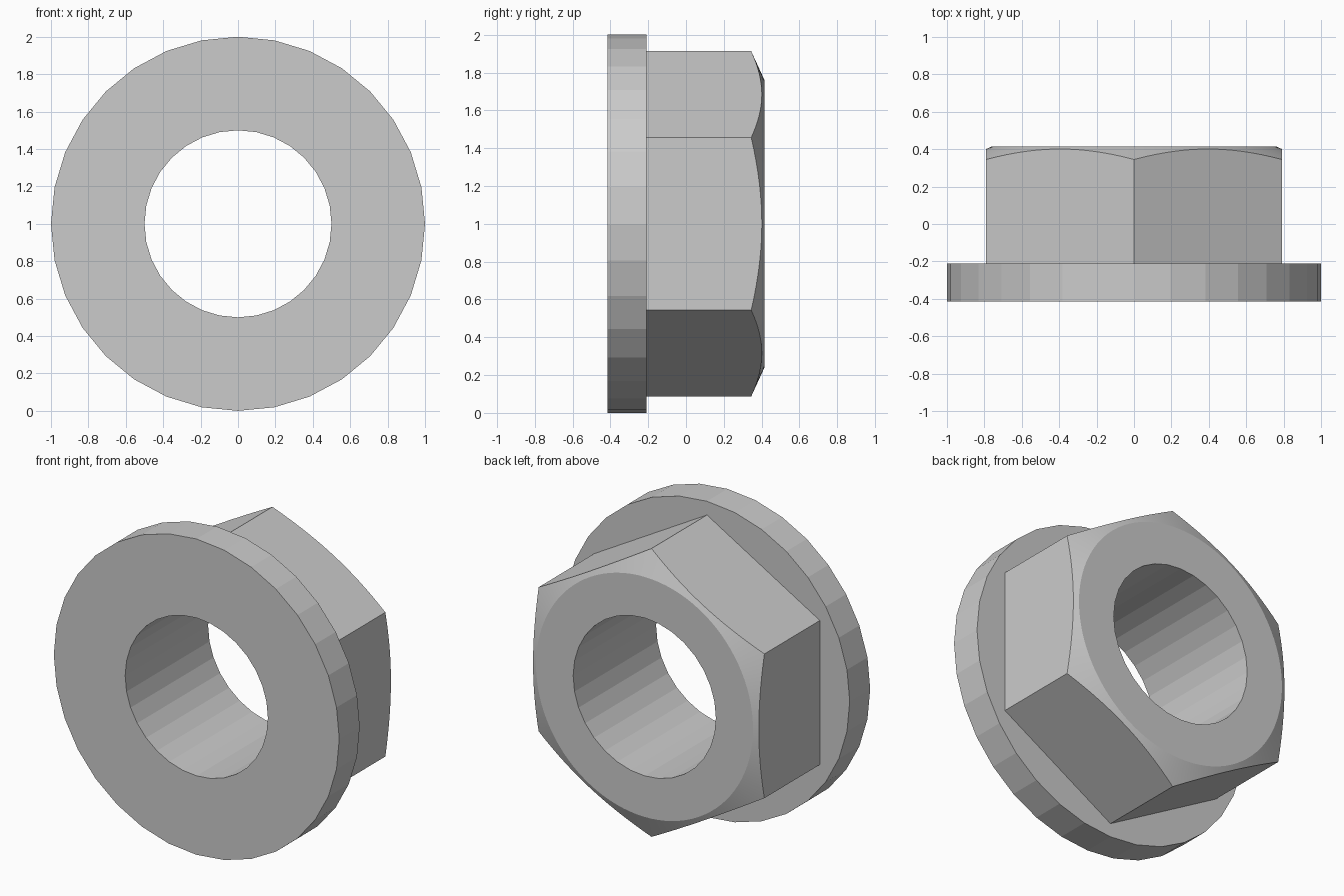
import bpy, bmesh
from math import pi, sin, cos, radians

if "Cube" in bpy.data.objects:
    bpy.data.objects.remove(bpy.data.objects["Cube"])

N = 96                      # samples round the axis: fits both 32 and 6 sides
BACK, STEP, FRONT = -0.415, -0.21, 0.415
HEX_R, FACE_R, CORNER_Y = 0.913, 0.76, 0.345


def polygon_radius(a, radius, sides):
    """Distance from centre to a regular polygon's edge, corner at angle 0."""
    w = 2 * pi / sides
    k = a % w
    if w - k < 1e-6:
        k = 0
    return radius * cos(w / 2) / cos(k - w / 2)


def bore(a):
    return polygon_radius(a, 0.5, 32)


def flange(a):
    return polygon_radius(a, 1.0, 32)


def hexagon(a):
    return polygon_radius(a, HEX_R, 6)


def chamfer_y(a):
    # conical chamfer meeting the hex flats in arcs
    return FRONT - (hexagon(a) - FACE_R) * (FRONT - CORNER_Y) / (HEX_R - FACE_R)


# Closed profile: each ring is a radius and a y position around the axis
rings = [
    (bore, lambda a: BACK),
    (flange, lambda a: BACK),
    (flange, lambda a: STEP),
    (hexagon, lambda a: STEP),
    (hexagon, chamfer_y),
    (lambda a: FACE_R, lambda a: FRONT),
    (bore, lambda a: FRONT),
]

bm = bmesh.new()
loops = []
for radius, height in rings:
    loop = []
    for i in range(N):
        a = 2 * pi * i / N
        r = radius(a)
        loop.append(bm.verts.new((r * sin(a), height(a), 1 + r * cos(a))))
    loops.append(loop)

chamfer = []
for j, lower in enumerate(loops):
    upper = loops[(j + 1) % len(loops)]
    for i in range(N):
        k = (i + 1) % N
        f = bm.faces.new((lower[i], lower[k], upper[k], upper[i]))
        if j == 4:
            chamfer.append(f)

# Smooth cone for the chamfer, flat faces and crisp borders elsewhere
bm.normal_update()
for f in chamfer:
    f.smooth = True
inside = set(chamfer)
for e in bm.edges:
    e.smooth = all(f in inside for f in e.link_faces)

# Merge coplanar strips on the walls into single flat facets
along = [e for e in bm.edges
         if (e.verts[0].co - e.verts[1].co).cross((0, 1, 0)).length < 1e-5]
bmesh.ops.dissolve_limit(bm, angle_limit=radians(1), verts=[], edges=along)
bmesh.ops.recalc_face_normals(bm, faces=bm.faces[:])

mesh = bpy.data.meshes.new("flanged_hex_nut")
bm.to_mesh(mesh)
bm.free()
bpy.context.collection.objects.link(bpy.data.objects.new("flanged_hex_nut", mesh))
